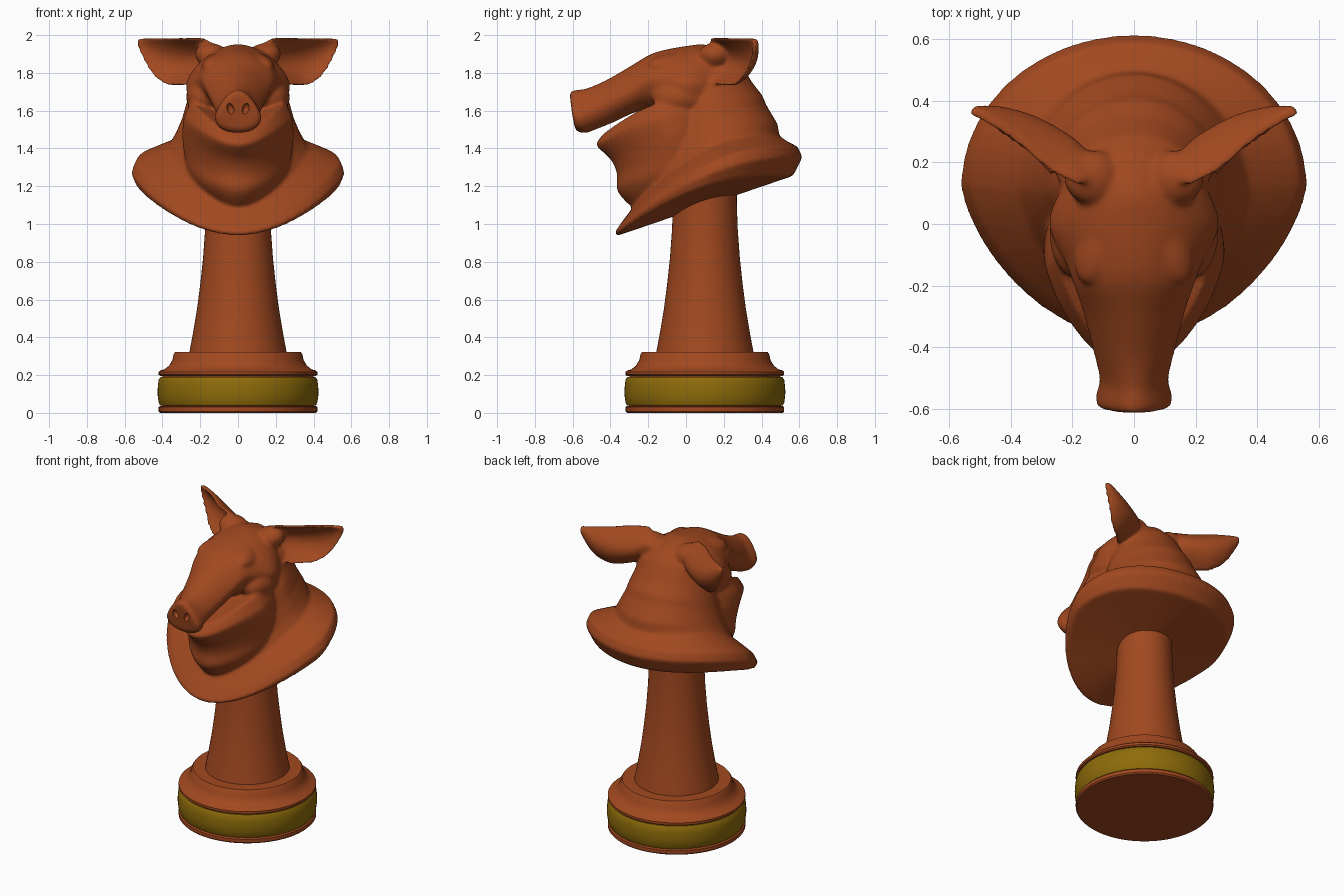
import bpy, bmesh, math
from mathutils import Vector, Matrix

if "Cube" in bpy.data.objects:
    bpy.data.objects.remove(bpy.data.objects["Cube"])


def material(name, rgb):
    m = bpy.data.materials.new(name)
    m.diffuse_color = (*rgb, 1)
    m.use_nodes = True
    m.node_tree.nodes["Principled BSDF"].inputs["Base Color"].default_value = m.diffuse_color
    return m


BROWN = material("terracotta brown", (0.36, 0.066, 0.014))
GOLD = material("dark gold", (0.27, 0.15, 0.003))


def make_object(name, bm, mat):
    bmesh.ops.recalc_face_normals(bm, faces=bm.faces)
    me = bpy.data.meshes.new(name)
    bm.to_mesh(me)
    bm.free()
    ob = bpy.data.objects.new(name, me)
    bpy.context.collection.objects.link(ob)
    me.materials.append(mat)
    return ob


def lathe(name, profile, mat, closed=False, n=72):
    bm = bmesh.new()
    rings = []
    for r, z in profile:
        rings.append([bm.verts.new((r * math.cos(2 * math.pi * i / n),
                                    0.1 + r * math.sin(2 * math.pi * i / n), z)) for i in range(n)])
    pairs = list(zip(rings, rings[1:]))
    if closed:
        pairs.append((rings[-1], rings[0]))
    else:
        bm.faces.new(rings[0])
        bm.faces.new(rings[-1])
    for a, b in pairs:
        for i in range(n):
            bm.faces.new((a[i], a[(i + 1) % n], b[(i + 1) % n], b[i]))
    ob = make_object(name, bm, mat)
    bpy.context.view_layer.objects.active = ob
    ob.select_set(True)
    bpy.ops.object.shade_smooth_by_angle(angle=math.radians(32))
    ob.select_set(False)
    return ob


def skin(bm, rings, centers):
    """Join rings of points; close both ends with fans."""
    vr = [[bm.verts.new(p) for p in r] for r in rings]
    n = len(vr[0])
    for a, b in zip(vr, vr[1:]):
        for i in range(n):
            bm.faces.new((a[i], a[(i + 1) % n], b[(i + 1) % n], b[i]))
    for ring, c in ((vr[0], centers[0]), (vr[-1], centers[1])):
        cv = bm.verts.new(c)
        for i in range(n):
            bm.faces.new((ring[i], ring[(i + 1) % n], cv))


def spline(rows, steps=5):
    """Catmull-Rom through rows of numbers."""
    out = []
    for k in range(len(rows) - 1):
        p = [rows[max(0, min(len(rows) - 1, k + d))] for d in (-1, 0, 1, 2)]
        for s in range(steps):
            t = s / steps
            out.append([0.5 * (2 * b + (c - a) * t + (2 * a - 5 * b + 4 * c - d) * t * t
                               + (3 * b - a - 3 * c + d) * t ** 3) for a, b, c, d in zip(*p)])
    out.append(rows[-1])
    return out


def loft(bm, rows, egg, n=64):
    """Each row: near point y,z; far point y,z; half width; lift of the sides."""
    rings, mids = [], []
    for ay, az, by, bz, w, lift in rows:
        ring = []
        for i in range(n):
            t = 2 * math.pi * i / n
            c, s = math.cos(t), math.sin(t)
            k = (1 + c) / 2
            ring.append((w * s * (1 - egg * max(0, c)), by + (ay - by) * k,
                         bz + (az - bz) * k + lift * s * s))
        rings.append(ring)
        mids.append((0, (ay + by) / 2, (az + bz) / 2))
    skin(bm, rings, (mids[0], mids[-1]))


def blob(bm, loc, size, rot=(0, 0, 0)):
    """Mirrored pair of ellipsoids."""
    for sx in (-1, 1):
        m = Matrix.Translation((loc[0] * sx, loc[1], loc[2]))
        m = m @ Matrix.Rotation(rot[2] * sx, 4, 'Z') @ Matrix.Rotation(rot[0], 4, 'X') \
            @ Matrix.Rotation(rot[1] * sx, 4, 'Y')
        bmesh.ops.create_uvsphere(bm, u_segments=24, v_segments=16, radius=1,
                                  matrix=m @ Matrix.Diagonal((*size, 1)))


# pedestal with stem
lathe("pedestal", [(0.412, 0.0), (0.42, 0.008), (0.42, 0.03), (0.412, 0.037), (0.4, 0.038), (0.4, 0.194),
                   (0.412, 0.195), (0.42, 0.202), (0.42, 0.217), (0.41, 0.225), (0.39, 0.23),
                   (0.365, 0.25), (0.348, 0.278), (0.34, 0.312), (0.332, 0.323), (0.257, 0.323),
                   (0.237, 0.43), (0.217, 0.55), (0.2, 0.68), (0.185, 0.82), (0.174, 0.97),
                   (0.169, 1.1), (0.169, 1.22)], BROWN)

# gold band
lathe("gold_band", [(0.39, 0.038), (0.412, 0.038), (0.42, 0.055), (0.425, 0.09), (0.426, 0.115),
                    (0.424, 0.145), (0.42, 0.175), (0.41, 0.191), (0.39, 0.191)], GOLD, closed=True)

bm = bmesh.new()

# collar brim and neck
loft(bm, [(-0.365, 0.937, 0.567, 1.255, 0.535, 0.10), (-0.378, 0.955, 0.617, 1.355, 0.565, 0.11),
          (-0.34, 1.01, 0.59, 1.41, 0.54, 0.115), (-0.31, 1.05, 0.54, 1.435, 0.45, 0.12),
          (-0.28, 1.09, 0.495, 1.465, 0.37, 0.115), (-0.27, 1.15, 0.485, 1.53, 0.335, 0.11),
          (-0.22, 1.32, 0.425, 1.63, 0.30, 0.06), (-0.20, 1.38, 0.405, 1.68, 0.29, 0.04),
          (-0.15, 1.5, 0.35, 1.75, 0.275, 0.0), (-0.05, 1.72, 0.29, 1.85, 0.22, 0.0),
          (0.0, 1.84, 0.22, 1.92, 0.12, 0.0)], 0.18)

# upper head and snout
loft(bm, spline([(0.21, 1.92, 0.2, 1.6, 0.17, 0.02), (0.1, 1.95, 0.08, 1.5, 0.25, 0.02),
                 (0.0, 1.942, -0.02, 1.5, 0.275, 0.02), (-0.12, 1.92, -0.12, 1.56, 0.225, 0.02),
                 (-0.2, 1.892, -0.2, 1.6, 0.195, 0.02), (-0.3, 1.832, -0.28, 1.587, 0.165, 0),
                 (-0.43, 1.758, -0.38, 1.54, 0.135, 0), (-0.53, 1.717, -0.48, 1.5, 0.112, -0.01),
                 (-0.58, 1.71, -0.53, 1.482, 0.124, -0.025), (-0.607, 1.705, -0.575, 1.49, 0.12, -0.025),
                 (-0.616, 1.685, -0.59, 1.515, 0.1, -0.02)]), 0.24)

# lower jaw and jowls
loft(bm, spline([(-0.24, 1.06, 0.1, 1.2, 0.14, 0), (-0.31, 1.11, 0.1, 1.25, 0.215, 0.02),
                 (-0.365, 1.18, 0.15, 1.3, 0.26, 0.03), (-0.365, 1.26, 0.2, 1.4, 0.285, 0.04),
                 (-0.395, 1.335, 0.2, 1.5, 0.295, 0.05), (-0.47, 1.41, 0.2, 1.58, 0.288, 0.06),
                 (-0.47, 1.435, 0.2, 1.6, 0.275, 0.07), (-0.43, 1.485, 0.2, 1.64, 0.25, 0.09)]), 0.25)

# eyes, brows, lower lids, cheeks and ear roots
blob(bm, (0.166, -0.145, 1.80), (0.03, 0.033, 0.026))
blob(bm, (0.132, -0.09, 1.86), (0.06, 0.11, 0.034), (0.2, 0.5, 0.3))
blob(bm, (0.15, -0.13, 1.757), (0.05, 0.08, 0.022), (0, 0, 0.3))
blob(bm, (0.18, -0.03, 1.67), (0.095, 0.15, 0.09))
blob(bm, (0.13, 0.15, 1.885), (0.1, 0.09, 0.07), (0, -0.3, 0))

# ears: cupped crescents; row is centre x,y,z, half height, cup depth
ear = spline([(0.1, 0.14, 1.86, 0.06, 0.03), (0.19, 0.12, 1.878, 0.105, 0.08),
              (0.28, 0.155, 1.863, 0.126, 0.115), (0.38, 0.25, 1.862, 0.124, 0.08),
              (0.47, 0.315, 1.897, 0.088, 0.04), (0.537, 0.355, 1.96, 0.02, 0.0)])
back = Vector((-0.5, 0.86, 0))
for sx in (-1, 1):
    rings, mids = [], []
    for x, y, z, h, d in ear:
        ring = []
        for v, t in [(k / 8, 0) for k in range(-8, 9)] + [(k / 8, 1) for k in range(8, -9, -1)]:
            off = d * (1 - v * v) + t * (0.03 + 0.008 * (1 - v * v))
            p = Vector((x, y, z + h * v)) + back * off
            ring.append((p.x * sx, p.y, p.z))
        rings.append(ring)
        p = Vector((x, y, z)) + back * (d + 0.02)
        mids.append((p.x * sx, p.y, p.z))
    skin(bm, rings, (mids[0], mids[-1]))

head = make_object("pig_head_and_collar", bm, BROWN)

# nostril cutter
bm = bmesh.new()
blob(bm, (0.04, -0.612, 1.61), (0.018, 0.03, 0.03), (0, 0.3, 0))
cutter = make_object("nostril_cutter", bm, BROWN)
cutter.hide_render = True
cutter.hide_set(True)

# fuse the sculpted parts into one smooth skin
rm = head.modifiers.new("fuse", 'REMESH')
rm.mode = 'VOXEL'
rm.voxel_size = 0.010
rm.use_smooth_shade = True
sm = head.modifiers.new("soften", 'SMOOTH')
sm.factor = 0.5
sm.iterations = 12
cut = head.modifiers.new("nostrils", 'BOOLEAN')
cut.operation = 'DIFFERENCE'
cut.object = cutter
